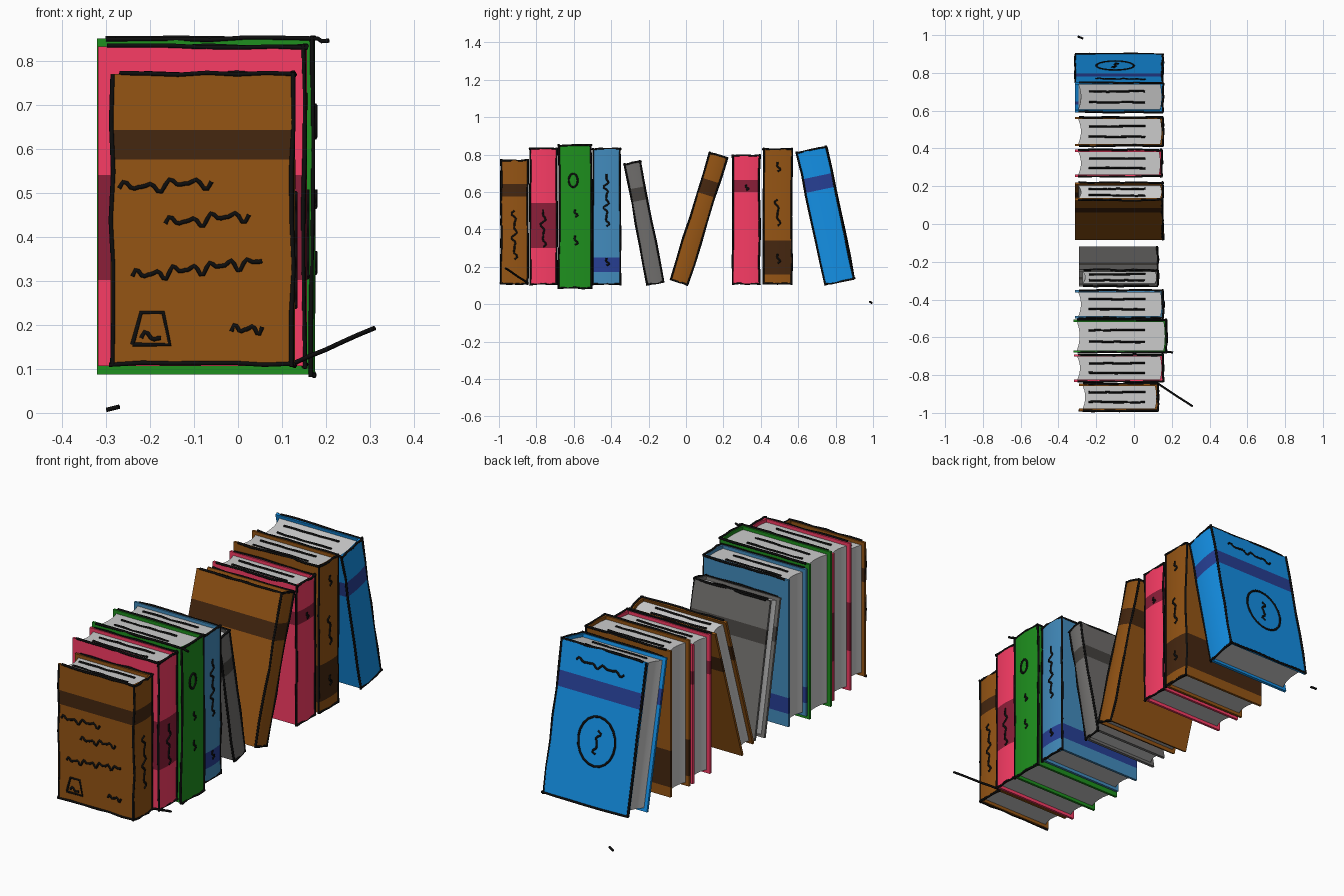
import bpy, bmesh, math, random
from mathutils import Matrix, Vector

if "Cube" in bpy.data.objects:
    bpy.data.objects.remove(bpy.data.objects["Cube"])

random.seed(4)
COVER = 0.012      # board thickness
BULGE = 0.007      # roundness of the spine
INK_R = 0.0055

COLOURS = {
    "brown": (0.30, 0.09, 0.007), "dark_brown": (0.06, 0.02, 0.005),
    "pink": (0.95, 0.045, 0.13), "wine": (0.26, 0.013, 0.04),
    "green": (0.013, 0.28, 0.013), "steel_blue": (0.055, 0.26, 0.51),
    "blue": (0.007, 0.28, 0.79), "navy": (0.02, 0.05, 0.30),
    "grey": (0.16, 0.155, 0.15), "dark_grey": (0.06, 0.055, 0.05),
    "ink": (0.004, 0.004, 0.004),
}
MATS = {}
for key, rgb in COLOURS.items():
    MATS[key] = bpy.data.materials.new(key)
    MATS[key].diffuse_color = (*rgb, 1)


def mesh_object(name, bm, matrix, mats=()):
    bmesh.ops.recalc_face_normals(bm, faces=bm.faces)
    me = bpy.data.meshes.new(name)
    bm.to_mesh(me)
    bm.free()
    for m in mats:
        me.materials.append(MATS[m])
    ob = bpy.data.objects.new(name, me)
    bpy.context.collection.objects.link(ob)
    ob.matrix_world = matrix
    bpy.ops.object.select_all(action='DESELECT')
    ob.select_set(True)
    bpy.context.view_layer.objects.active = ob
    bpy.ops.object.shade_smooth_by_angle(angle=math.radians(35))


def spine_arc(x, half, n=6):
    """Shallow arc across the spine, from the front board to the back board."""
    return [(x - BULGE + BULGE * (1 - (2 * i / n - 1) ** 2), half * (2 * i / n - 1))
            for i in range(n + 1)]


def jacket(name, matrix, x0, x1, t, h, base, band):
    """U-shaped cover; the band is a differently coloured level of it."""
    outer = [(x0, -t / 2)] + spine_arc(x1, t / 2) + [(x0, t / 2)]
    ti = t / 2 - COVER
    inner = [(x0, -ti)] + spine_arc(x1 - COVER, ti) + [(x0, ti)]
    ring = outer + inner[::-1]
    levels = [0, *band[1:], h] if band else [0, h]
    bm = bmesh.new()
    rows = [[bm.verts.new((x, y, z)) for x, y in ring] for z in levels]
    n = len(ring)
    for k in range(len(rows) - 1):
        for i in range(n):
            j = (i + 1) % n
            f = bm.faces.new((rows[k][i], rows[k][j], rows[k + 1][j], rows[k + 1][i]))
            f.material_index = 1 if band and k == 1 else 0
    for row in (rows[0], rows[-1]):
        for i in range(n // 2 - 1):
            bm.faces.new((row[i], row[i + 1], row[n - 2 - i], row[n - 1 - i]))
    mesh_object(name + "_cover", bm, matrix, [base] + ([band[0]] if band else []))


def pages(name, matrix, x0, x1, t, h):
    """Paper block with a hollow fore edge."""
    half = t / 2 - COVER
    prof = spine_arc(x1 - COVER, half)
    prof += [(x0 + 0.018 + 0.014 * (1 - s * s), half * s) for s in (1, 0.6, 0.2, -0.2, -0.6, -1)]
    bm = bmesh.new()
    face = bm.faces.new([bm.verts.new((x, y, 0.016)) for x, y in prof])
    ext = bmesh.ops.extrude_face_region(bm, geom=[face])["geom"]
    bmesh.ops.translate(bm, vec=(0, 0, h - 0.032),
                        verts=[v for v in ext if isinstance(v, bmesh.types.BMVert)])
    mesh_object(name + "_pages", bm, matrix)


def ink(name, strokes, matrix=Matrix()):
    """Hand-drawn lines as thin tubes."""
    cu = bpy.data.curves.new(name, 'CURVE')
    cu.dimensions = '3D'
    cu.bevel_depth = INK_R
    cu.bevel_resolution = 1
    cu.use_fill_caps = True
    for pts in strokes:
        sp = cu.splines.new('POLY')
        sp.points.add(len(pts) - 1)
        for p, co in zip(sp.points, pts):
            p.co = (*co, 1)
    cu.materials.append(MATS["ink"])
    ob = bpy.data.objects.new(name, cu)
    bpy.context.collection.objects.link(ob)
    ob.matrix_world = matrix


def wobble(a, b, n=6, j=0.003):
    a, b = Vector(a), Vector(b)
    return [a.lerp(b, i / n) + Vector([random.uniform(-j, j) for _ in range(3)])
            for i in range(n + 1)]


def squiggle(a, b, side, amp=0.014, waves=4):
    a, b, side = Vector(a), Vector(b), Vector(side)
    n = waves * 6
    return [a.lerp(b, i / n) + side * amp * math.sin(2 * math.pi * waves * i / n)
            * (0.5 + 0.5 * math.cos(i * 0.55)) for i in range(n + 1)]


def loop(c, u, v, r, n=20):
    c, u, v = Vector(c), Vector(u), Vector(v)
    return [c + u * r * math.cos(i * 2 * math.pi / n) + v * r * math.sin(i * 2 * math.pi / n)
            for i in range(n + 1)]


# name, x0, x1, bottom centre y, z, thickness, height, tilt, colour, band, spine marks (from, to)
BOOKS = [
    ("book_1", -.29, .13, -.917, .11, .145, .66, 0, "brown", ("dark_brown", .465, .533), [(.13, .39)]),
    ("book_2", -.318, .157, -.763, .107, .145, .725, 0, "pink", ("wine", .195, .433), [(.2, .4)]),
    ("book_3", -.32, .175, -.593, .087, .175, .763, 0, "green", None, [(.23, .28), (.38, .42)]),
    ("book_4", -.313, .158, -.425, .107, .15, .723, 0, "steel_blue", ("navy", .065, .143), [(.1, .14), (.31, .59)]),
    ("book_5", -.29, .13, -.163, .112, .09, .655, 10.8, "grey", ("dark_grey", .45, .52), []),
    ("book_6", -.313, .157, -.037, .117, .1, .71, -17.2, "brown", ("dark_brown", .49, .57), []),
    ("book_7", -.313, .15, .322, .11, .145, .685, 0, "pink", ("wine", .49, .555), [(.5, .53)]),
    ("book_8", -.313, .157, .49, .11, .155, .72, 0, "brown", ("dark_brown", .05, .23), [(.11, .16), (.31, .45), (.6, .65)]),
    ("book_9", -.313, .157, .82, .122, .163, .72, 12, "blue", ("navy", .5, .575), []),
]

for name, x0, x1, y, z, t, h, tilt, base, band, marks in BOOKS:
    M = Matrix.Translation((0, y, z)) @ Matrix.Rotation(math.radians(tilt), 4, 'X')
    jacket(name, M, x0, x1, t, h, base, band)
    pages(name, M, x0, x1, t, h)
    s, e = t / 2 - 0.002, x1 - BULGE
    lines = []
    # outlines of the spine and of the board tops
    for v in (-s, s):
        lines += [wobble((e, v, -.004), (e, v, h + .004)), wobble((x0 + .02, v, h), (e + .006, v, h))]
    for w in (0, h):
        lines.append(wobble((e + .003, -s, w), (e + .003, s, w), 4))
    # spine squiggles
    for a, b in marks:
        lines.append(squiggle((x1, 0, a), (x1, 0, b), (0, 1, 0), .018, max(1, round((b - a) / .06))))
    # lines across the paper tops
    for v in (-.17, .17):
        lines.append(wobble((-.24, v * t, h - .015), (.06, v * t * 1.1, h - .015), 6, .002))
    if name == "book_3":
        lines.append(loop((x1, -.01, .575), (0, .8, 0), (0, 0, 1.2), .03))
        lines.append(wobble((e, -s, h), (.205, -s, h - .006), 3))
    # drawing on the first front cover
    if name == "book_1":
        f = -t / 2
        for a, b, c, d, n in ((-.27, .40, -.06, .415, 4), (-.165, .32, .025, .34, 4),
                              (-.24, .20, .055, .235, 7), (-.015, .075, .055, .085, 2),
                              (-.22, .06, -.175, .06, 1)):
            lines.append(squiggle((a, f, b), (c, f, d), (0, 0, 1), .017, n))
        frame = [(-.24, .045), (-.155, .045), (-.17, .118), (-.22, .118), (-.24, .045)]
        lines.append([(a, f, b) for a, b in frame])
        lines += [wobble((x0 + .004, f, 0), (x0 + .004, f, h)), wobble((x0, f, .002), (x1, f, .002))]
    # drawing on the last back cover
    if name == "book_9":
        f = t / 2
        lines += [wobble((x0, f, 0), (x0, f, h)), wobble((x0, f, 0), (x1, f, 0)),
                  squiggle((.06, f, .645), (-.2, f, .635), (0, 0, 1), .014, 4),
                  loop((-.1, f, .3), (1, 0, 0), (0, 0, 1.15), .1),
                  squiggle((-.1, f, .24), (-.1, f, .35), (1, 0, 0), .02, 2)]
    ink(name + "_ink_lines", lines, M)

# loose strokes around the row
ink("loose_strokes", [
    wobble((.125, -.845, .112), (.31, -.965, .193), 5, .001),
    wobble((-.298, .993, .007), (-.27, .982, .014), 2, 0),
])

for m in bpy.data.materials:
    if m.users and not m.is_grease_pencil:
        m.use_nodes = True
        m.node_tree.nodes["Principled BSDF"].inputs["Base Color"].default_value = m.diffuse_color
